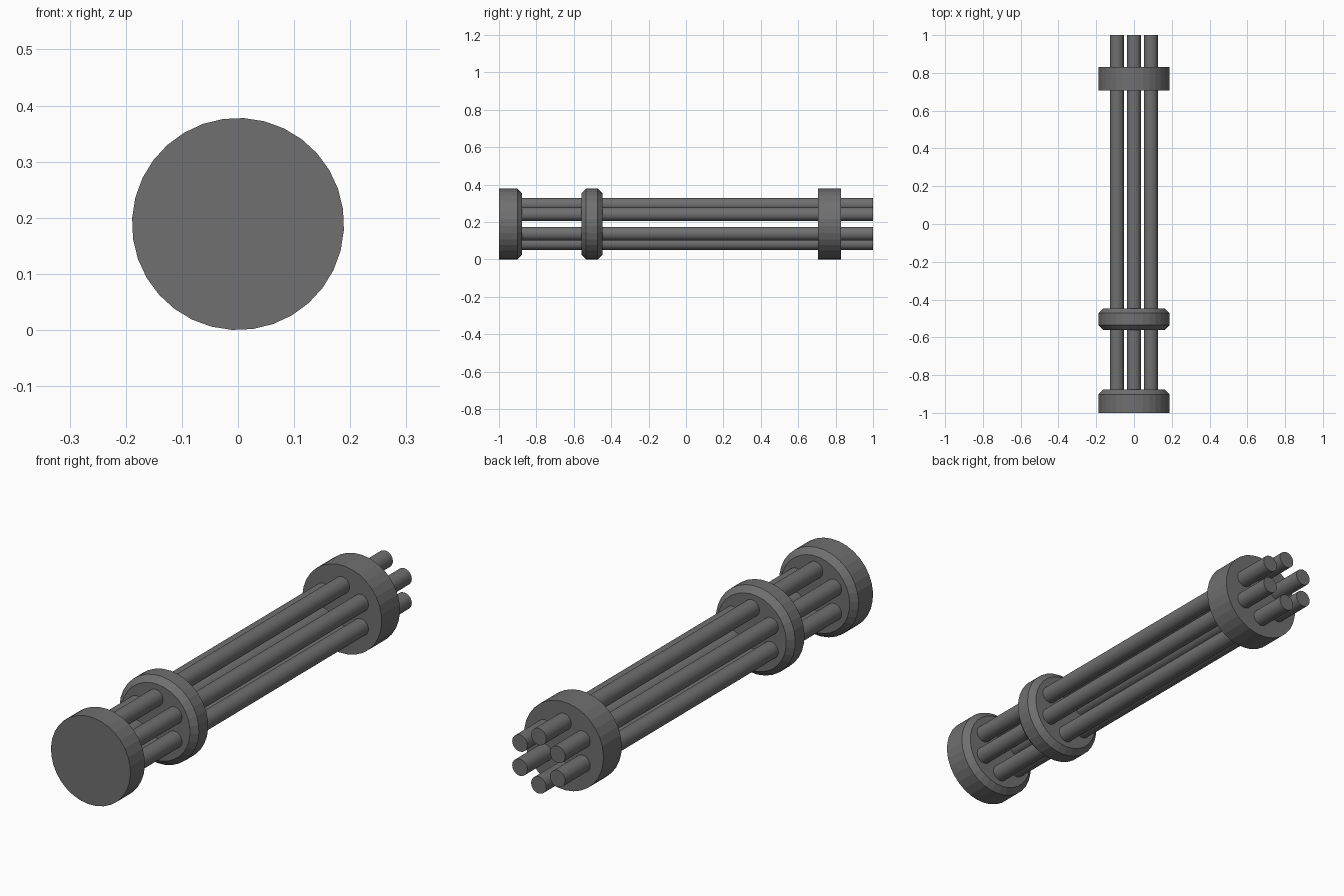
import bpy, math

if "Cube" in bpy.data.objects:
    bpy.data.objects.remove(bpy.data.objects["Cube"])

CZ = 0.189   # height of the central axis
R = 0.189    # collar radius
C = 0.025    # chamfer size

metal = bpy.data.materials.new("dark grey metal")
metal.diffuse_color = (0.16, 0.16, 0.16, 1)
metal.use_nodes = True
metal.node_tree.nodes["Principled BSDF"].inputs["Base Color"].default_value = metal.diffuse_color


def lathe(name, profile, sides, x=0.0, z=CZ, turn=0.0):
    """Closed solid turned around the y axis from (y, radius) pairs."""
    verts, faces = [], []
    for y, r in profile:
        for i in range(sides):
            a = turn + 2 * math.pi * i / sides
            verts.append((x + r * math.sin(a), y, z + r * math.cos(a)))
    for k in range(len(profile) - 1):
        for i in range(sides):
            j = (i + 1) % sides
            a, b = k * sides, (k + 1) * sides
            faces.append((a + i, a + j, b + j, b + i))
    last = (len(profile) - 1) * sides
    faces.append(tuple(reversed(range(sides))))
    faces.append(tuple(range(last, last + sides)))
    mesh = bpy.data.meshes.new(name)
    mesh.from_pydata(verts, [], faces)
    mesh.materials.append(metal)
    obj = bpy.data.objects.new(name, mesh)
    bpy.context.collection.objects.link(obj)
    return obj


# Collars: rear cap, middle ring and front ring
t = math.radians(3.2)
lathe("rear_cap", [(-1, R), (-0.877 - C, R), (-0.877, R - C)], 32, turn=t)
lathe("middle_ring", [(-0.56, R - C), (-0.56 + C, R), (-0.447 - C, R), (-0.447, R - C)], 32, turn=t)
lathe("front_ring", [(0.706, R), (0.83, R)], 32, turn=t)

# Six barrels around the axis
for n in range(6):
    a = math.radians(60 * n)
    lathe(f"barrel_{n + 1}", [(-0.95, 0.036), (1, 0.036)], 32,
          x=0.104 * math.sin(a), z=CZ + 0.104 * math.cos(a))
